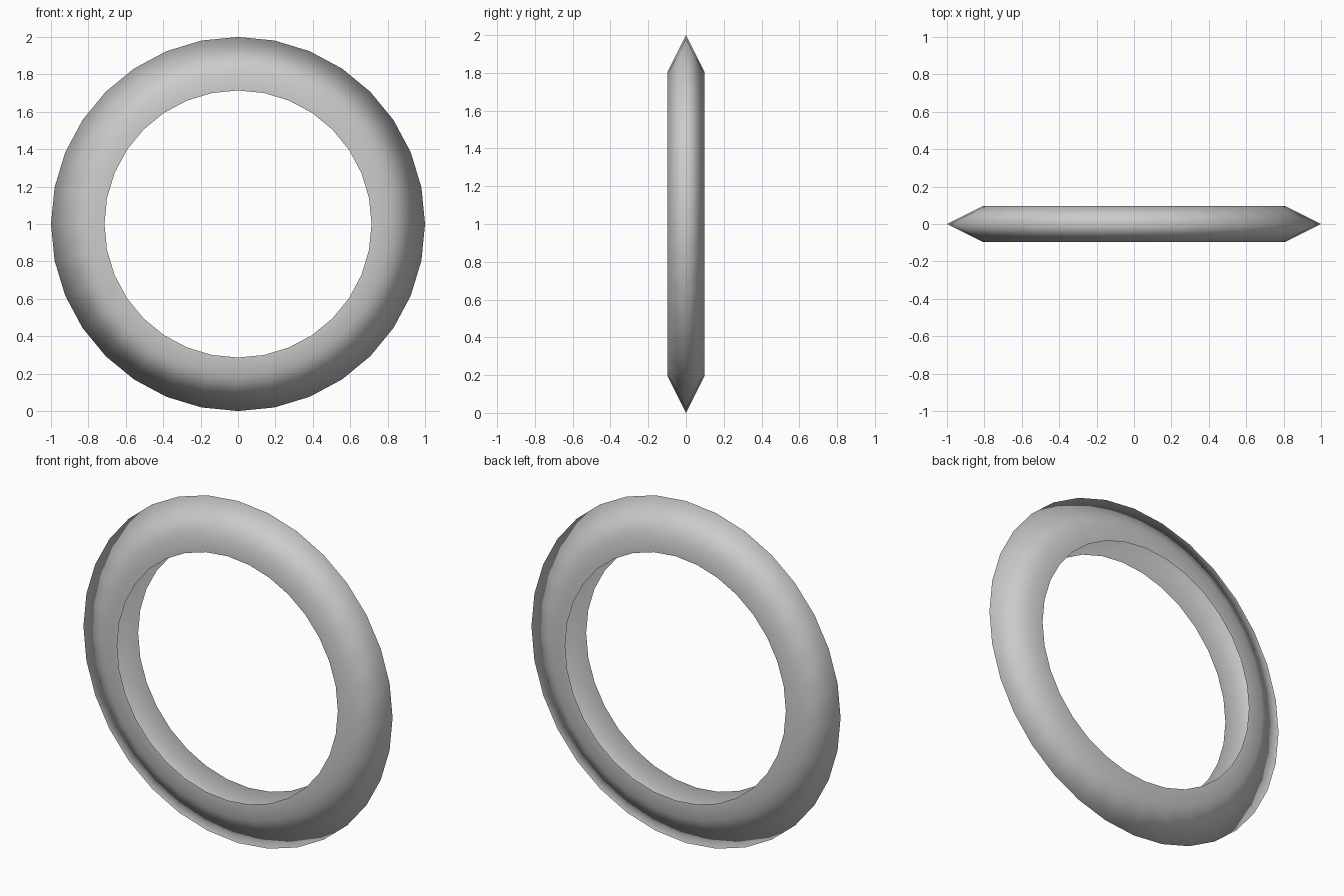
import bpy, bmesh
from math import sin, cos, tau

if "Cube" in bpy.data.objects:
    bpy.data.objects.remove(bpy.data.objects["Cube"])

SIDES = 32
# Cross-section (radius, y): open on the inside, pointed on the outside
PROFILE = [(0.714, -0.097), (0.807, -0.097), (1.0, 0.0), (0.807, 0.097), (0.714, 0.097)]

# Ring: profile swept around the y axis
bm = bmesh.new()
loops = []
for i in range(SIDES):
    a = tau * i / SIDES
    loops.append([bm.verts.new((r * cos(a), y, 1 + r * sin(a))) for r, y in PROFILE])
for i in range(SIDES):
    p, q = loops[i], loops[(i + 1) % SIDES]
    for j in range(len(PROFILE) - 1):
        face = bm.faces.new((p[j], p[j + 1], q[j + 1], q[j]))
        # Orient every face away from the hollow core
        face.normal_update()
        c = face.calc_center_median()
        core = c.copy()
        core.y, core.z = 0, core.z - 1
        core = core.normalized() * 0.75
        core.z += 1
        if face.normal.dot(c - core) < 0:
            face.normal_flip()
        face.smooth = True

mesh = bpy.data.meshes.new("ring")
bm.to_mesh(mesh)
bm.free()
ring = bpy.data.objects.new("ring", mesh)
bpy.context.collection.objects.link(ring)
